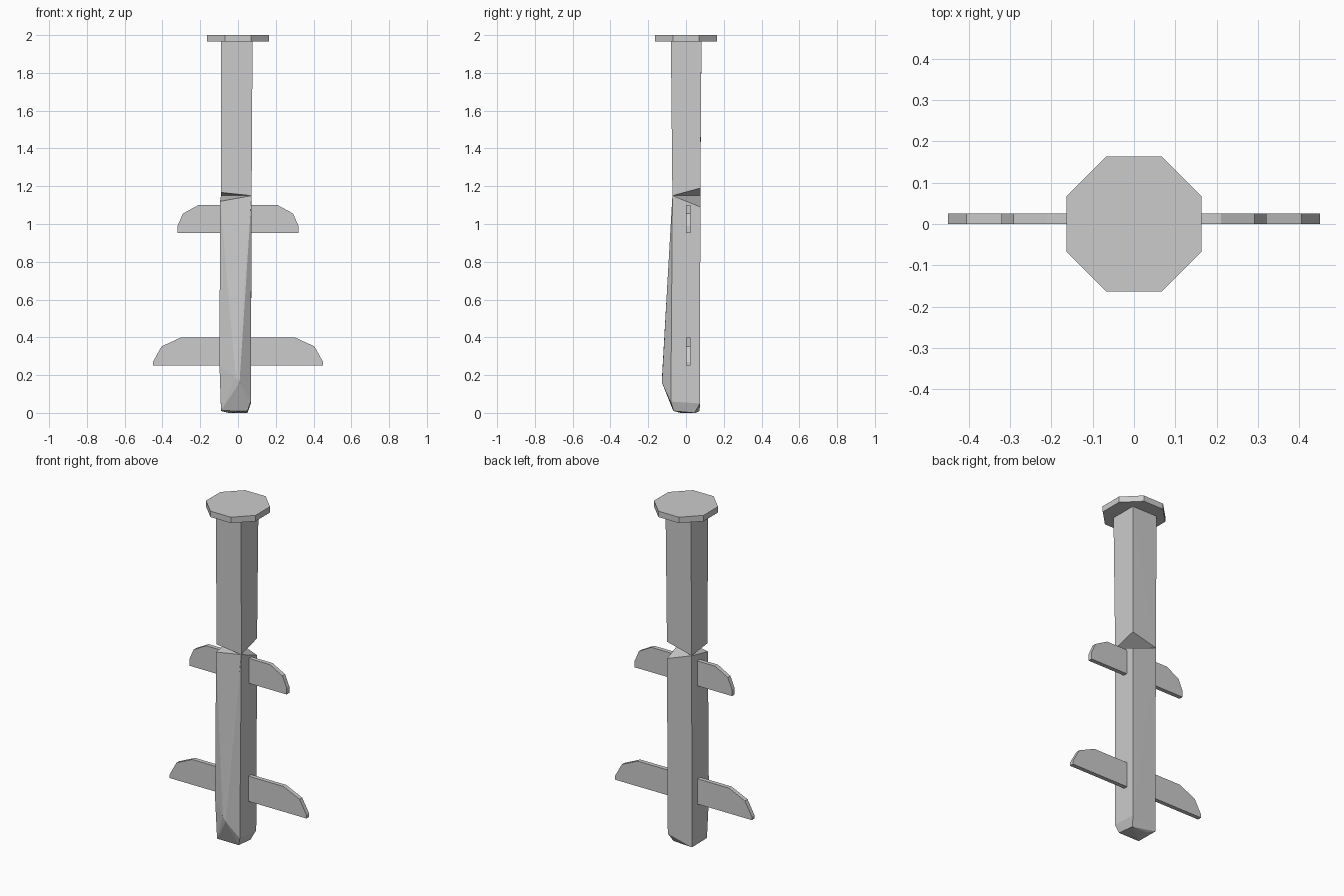
import bpy, bmesh, math

if "Cube" in bpy.data.objects:
    bpy.data.objects.remove(bpy.data.objects["Cube"])


def finish(name, bm):
    bmesh.ops.recalc_face_normals(bm, faces=bm.faces)
    mesh = bpy.data.meshes.new(name)
    bm.to_mesh(mesh)
    bm.free()
    obj = bpy.data.objects.new(name, mesh)
    bpy.context.collection.objects.link(obj)
    return obj


def hull(name, points):
    bm = bmesh.new()
    for p in points:
        bm.verts.new(p)
    bmesh.ops.convex_hull(bm, input=bm.verts)
    return finish(name, bm)


def extrude(name, outline, offset):
    bm = bmesh.new()
    face = bm.faces.new([bm.verts.new(p) for p in outline])
    out = bmesh.ops.extrude_face_region(bm, geom=[face])
    new = [v for v in out["geom"] if isinstance(v, bmesh.types.BMVert)]
    bmesh.ops.translate(bm, vec=offset, verts=new)
    return finish(name, bm)


# Octagonal cap
r = 0.163 / math.cos(math.pi / 8)
ring = [(r * math.cos(math.pi * (i + 0.5) / 4), r * math.sin(math.pi * (i + 0.5) / 4), 1.965)
        for i in range(8)]
extrude("cap", ring, (0, 0, 0.035))

# Upper post, its underside folded up at two opposite corners
hull("upper_post", [
    (-0.09, -0.08, 1.97), (0.077, -0.08, 1.97), (0.077, 0.082, 1.97), (-0.09, 0.082, 1.97),
    (-0.09, -0.072, 1.167), (0.072, -0.072, 1.15), (0.072, 0.076, 1.19), (-0.09, 0.076, 1.15)])

# Lower post with roofed top, protruding front ridge and cut bottom corners
hull("lower_post", [
    (-0.095, -0.07, 1.12), (0.072, -0.072, 1.15), (0.072, 0.076, 1.09), (-0.09, 0.076, 1.15),
    (-0.012, -0.127, 0.19), (0.008, -0.127, 0.16),
    (-0.098, -0.075, 0.25), (-0.09, -0.068, 0.012), (-0.09, 0.072, 0.01),
    (0.068, -0.08, 0.06), (0.05, -0.065, 0.01), (0.068, 0.074, 0.05),
    (0.05, 0.045, 0.0), (-0.05, -0.03, 0.0), (-0.05, 0.05, 0.0)])

# Crossbars with sloped ends, mirrored about the centre
bars = {
    "upper_crossbar": [(0.32, 0.952), (0.32, 0.99), (0.292, 1.055), (0.21, 1.10)],
    "lower_crossbar": [(0.45, 0.25), (0.45, 0.27), (0.405, 0.352), (0.30, 0.40)],
}
for name, half in bars.items():
    outline = half + [(-x, z) for x, z in reversed(half)]
    extrude(name, [(x, 0.0, z) for x, z in outline], (0, 0.025, 0))
